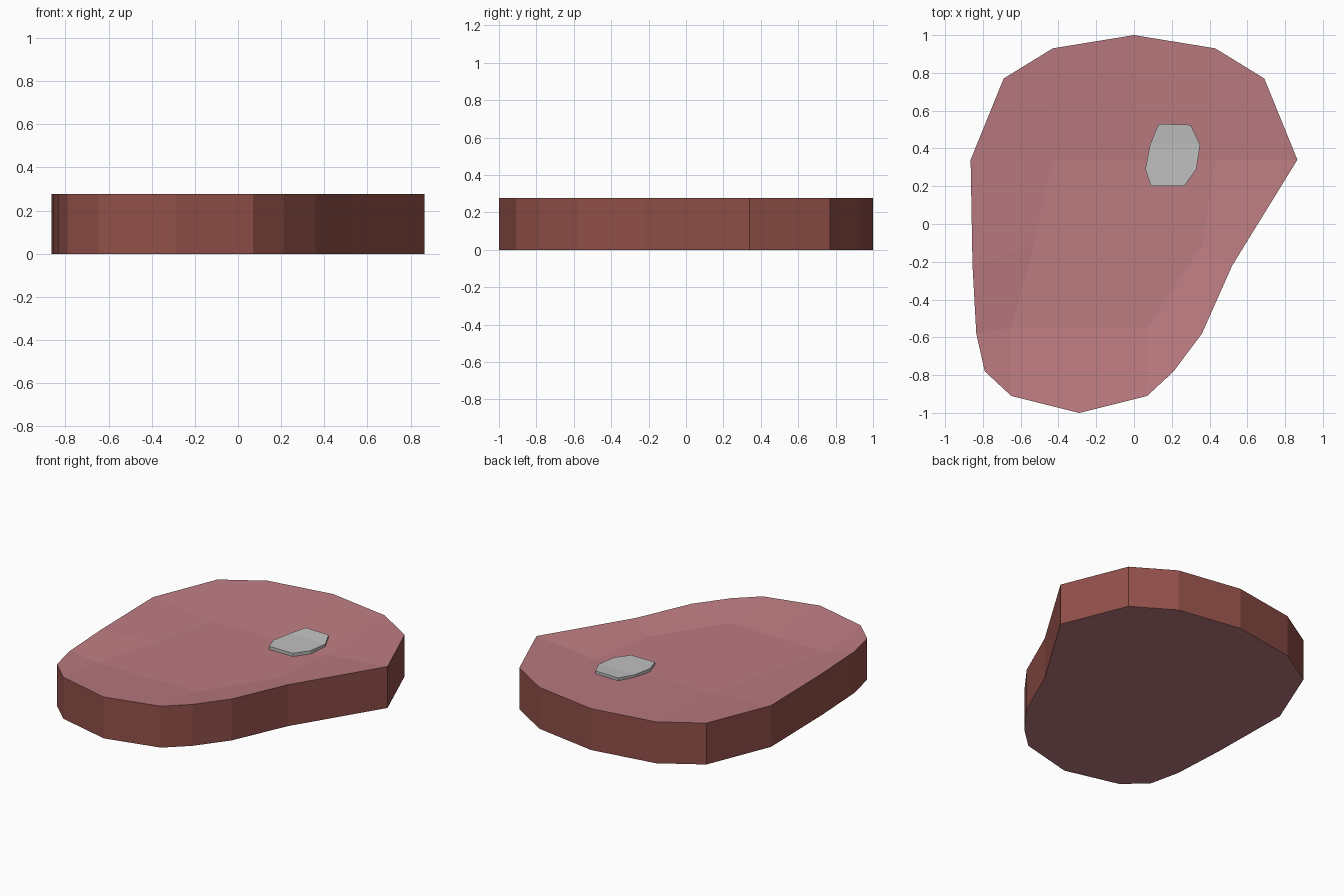
import bpy
import bmesh

cube = bpy.data.objects.get("Cube")
if cube:
    bpy.data.objects.remove(cube, do_unlink=True)


def material(name, rgb):
    mat = bpy.data.materials.new(name)
    mat.use_nodes = True
    mat.diffuse_color = (*rgb, 1)
    mat.node_tree.nodes["Principled BSDF"].inputs["Base Color"].default_value = (*rgb, 1)
    return mat


def finish(bm, name, *mats):
    bmesh.ops.recalc_face_normals(bm, faces=bm.faces)
    mesh = bpy.data.meshes.new(name)
    bm.to_mesh(mesh)
    bm.free()
    obj = bpy.data.objects.new(name, mesh)
    for mat in mats:
        mesh.materials.append(mat)
    bpy.context.collection.objects.link(obj)
    return obj


pink = material("pink meat", (0.50, 0.20, 0.22))
crust = material("red brown rim", (0.287, 0.08, 0.067))
bone_grey = material("light grey bone", (0.53, 0.53, 0.53))

# Meat slab: a five by five grid, rim level and middle gently dished
RIM = 0.276
rows = [
    [(-0.69, 0.77), (-0.43, 0.93), (0, 1), (0.43, 0.93), (0.69, 0.77)],
    [(-0.865, 0.34), (-0.43, 0.34), (0, 0.34), (0.43, 0.34), (0.865, 0.34)],
    [(-0.855, -0.22), (-0.53, -0.11), (-0.1, -0.11), (0.36, -0.11), (0.52, -0.22)],
    [(-0.835, -0.58), (-0.65, -0.55), (-0.29, -0.55), (0.07, -0.55), (0.36, -0.58)],
    [(-0.79, -0.78), (-0.65, -0.91), (-0.29, -1), (0.07, -0.91), (0.21, -0.78)],
]
bm = bmesh.new()
grid = []
for r, row in enumerate(rows):
    grid.append([bm.verts.new((x, y, 0.236 if 0 < r < 4 and 0 < c < 4 else RIM))
                 for c, (x, y) in enumerate(row)])
for r in range(4):
    for c in range(4):
        bm.faces.new((grid[r][c], grid[r + 1][c], grid[r + 1][c + 1], grid[r][c + 1]))

# Walls dropped from the rim, closed by a flat underside
rim = [e for e in bm.edges if e.is_boundary]
drop = bmesh.ops.extrude_edge_only(bm, edges=rim)["geom"]
for v in drop:
    if isinstance(v, bmesh.types.BMVert):
        v.co.z = 0
walls = [f for f in drop if isinstance(f, bmesh.types.BMFace)]
bmesh.ops.contextual_create(bm, geom=[e for e in drop if isinstance(e, bmesh.types.BMEdge)
                                      and e.is_boundary])
for f in bm.faces:
    f.material_index = 1 if f in walls else 0
finish(bm, "meat_slab", pink, crust)

# Bone piece: a thin plate that bends up slightly toward the back
left = [(0.09, 0.2), (0.06, 0.29), (0.085, 0.42), (0.13, 0.53)]
right = [(0.265, 0.2), (0.33, 0.29), (0.35, 0.42), (0.30, 0.525)]
bm = bmesh.new()
pairs = [[bm.verts.new((x, y, 0.257 + 0.08 * max(0, y - 0.42))) for x, y in pair]
         for pair in zip(left, right)]
for (a, b), (c, d) in zip(pairs, pairs[1:]):
    bm.faces.new((a, b, d, c))
geom = bmesh.ops.extrude_face_region(bm, geom=bm.faces[:])["geom"]
for v in geom:
    if isinstance(v, bmesh.types.BMVert):
        v.co.z -= 0.03
# The extrusion replaces the upper faces, so restore them
bm.verts.ensure_lookup_table()
if any(e.is_boundary for e in bm.edges):
    for (a, b), (c, d) in zip(pairs, pairs[1:]):
        if not bm.faces.get((a, b, d, c)):
            bm.faces.new((a, b, d, c))
finish(bm, "bone_piece", bone_grey)
